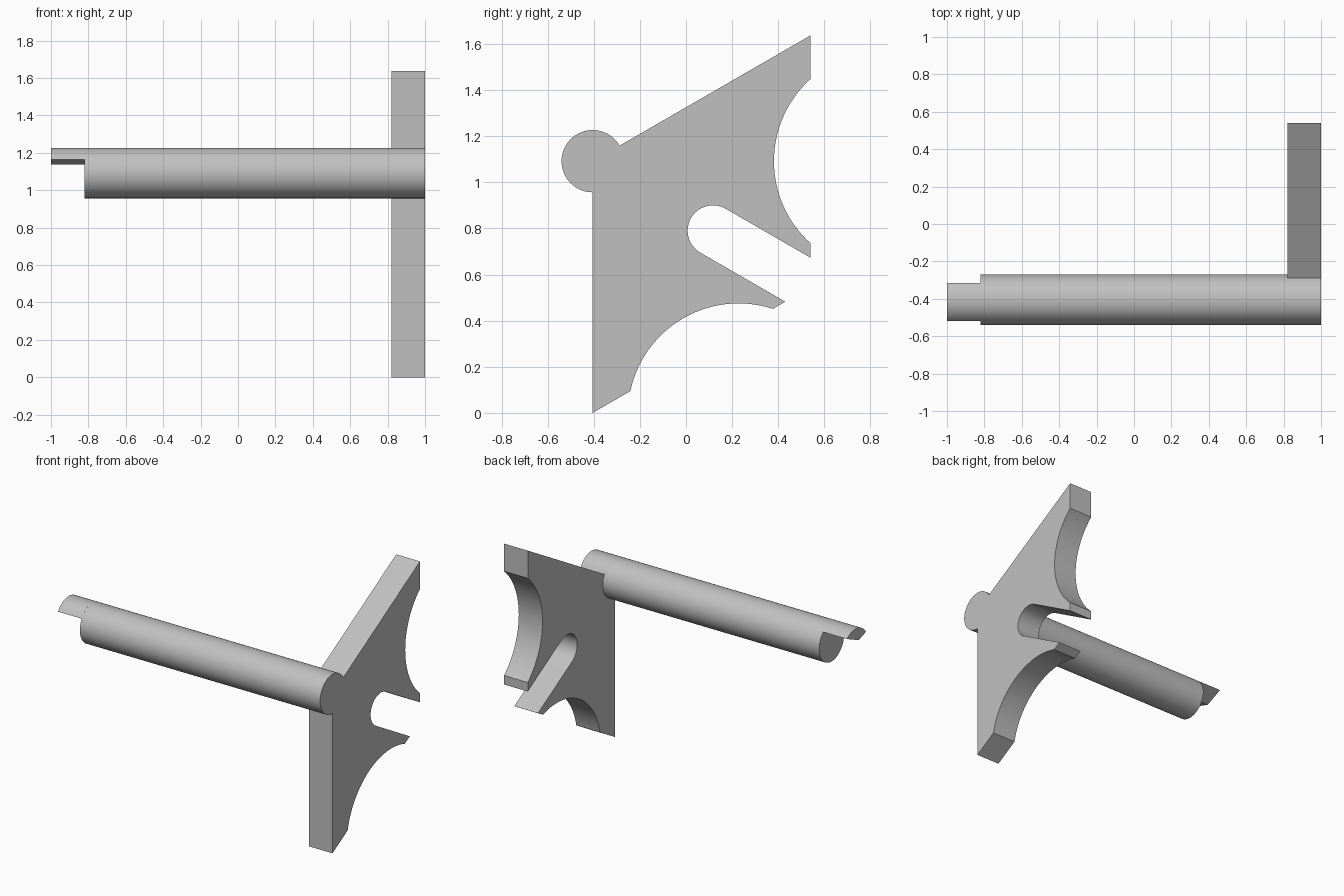
import bpy, bmesh
from math import sin, cos, radians, sqrt, atan2, pi

cube = bpy.data.objects.get("Cube")
if cube:
    bpy.data.objects.remove(cube, do_unlink=True)

grey = bpy.data.materials.new("plain_grey")
grey.use_nodes = True
colour = (0.53, 0.53, 0.53, 1)
grey.diffuse_color = colour
grey.node_tree.nodes["Principled BSDF"].inputs["Base Color"].default_value = colour

# Rod axis position in the side plane, and main sizes
AXIS_Y, AXIS_Z, ROD_R = -0.405, 1.092, 0.135
PLATE_X = 0.82
ARM = 1.092


def arc(cy, cz, r, start, end, steps):
    """Points on a circular arc, angles in radians."""
    return [(cy + r * cos(start + (end - start) * i / steps),
             cz + r * sin(start + (end - start) * i / steps)) for i in range(steps + 1)]


def extrude_profile(name, points, x0, x1):
    """Prism along x from a side profile given relative to the rod axis."""
    bm = bmesh.new()
    face = bm.faces.new([bm.verts.new((x0, AXIS_Y + y, AXIS_Z + z)) for y, z in points])
    result = bmesh.ops.extrude_face_region(bm, geom=[face])
    moved = [g for g in result["geom"] if isinstance(g, bmesh.types.BMVert)]
    bmesh.ops.translate(bm, verts=moved, vec=(x1 - x0, 0, 0))
    bmesh.ops.recalc_face_normals(bm, faces=bm.faces)
    mesh = bpy.data.meshes.new(name)
    bm.to_mesh(mesh)
    bm.free()
    mesh.materials.append(grey)
    obj = bpy.data.objects.new(name, mesh)
    bpy.context.collection.objects.link(obj)
    bpy.ops.object.select_all(action='DESELECT')
    obj.select_set(True)
    bpy.context.view_layer.objects.active = obj
    bpy.ops.object.shade_smooth_by_angle(angle=radians(30))
    return obj


# Plate: upper half of the profile, mirrored across the slot's sloping axis
tilt = radians(-30)
edge_y, tip_z = ARM * cos(tilt), ARM / 2
bite_r, bite_half = 0.48, 0.357
bite_y = edge_y + sqrt(bite_r ** 2 - bite_half ** 2)
swing = atan2(bite_half, bite_y - edge_y)
slot_r, slot_u = 0.11, 0.603
slot_y, slot_z = slot_u * cos(tilt), slot_u * sin(tilt)
wall_z = (slot_r - edge_y * sin(-tilt)) / cos(tilt)

upper = [(edge_y, tip_z)]
upper += arc(bite_y, 0, bite_r, pi - swing, pi + swing, 28)
upper += [(edge_y, wall_z)]
upper += arc(slot_y, slot_z, slot_r, tilt + pi / 2, tilt + pi, 14)


def reflect(p):
    c, s = cos(2 * tilt), sin(2 * tilt)
    return (c * p[0] + s * p[1], s * p[0] - c * p[1])


lower = [reflect(p) for p in reversed(upper[:-1])]
extrude_profile("hooked_plate", [(0, 0)] + upper + lower, PLATE_X, 1)

# Round rod, flush with the outer side of the plate
extrude_profile("round_rod", arc(0, 0, ROD_R, 0, 2 * pi, 72)[:-1], -PLATE_X, 1)

# End tab: top sliver of the rod with a shallow V underside
tab = arc(0, 0, ROD_R, radians(48), radians(148), 24) + [(-0.035, 0.045)]
extrude_profile("end_tab", tab, -1, -PLATE_X)
